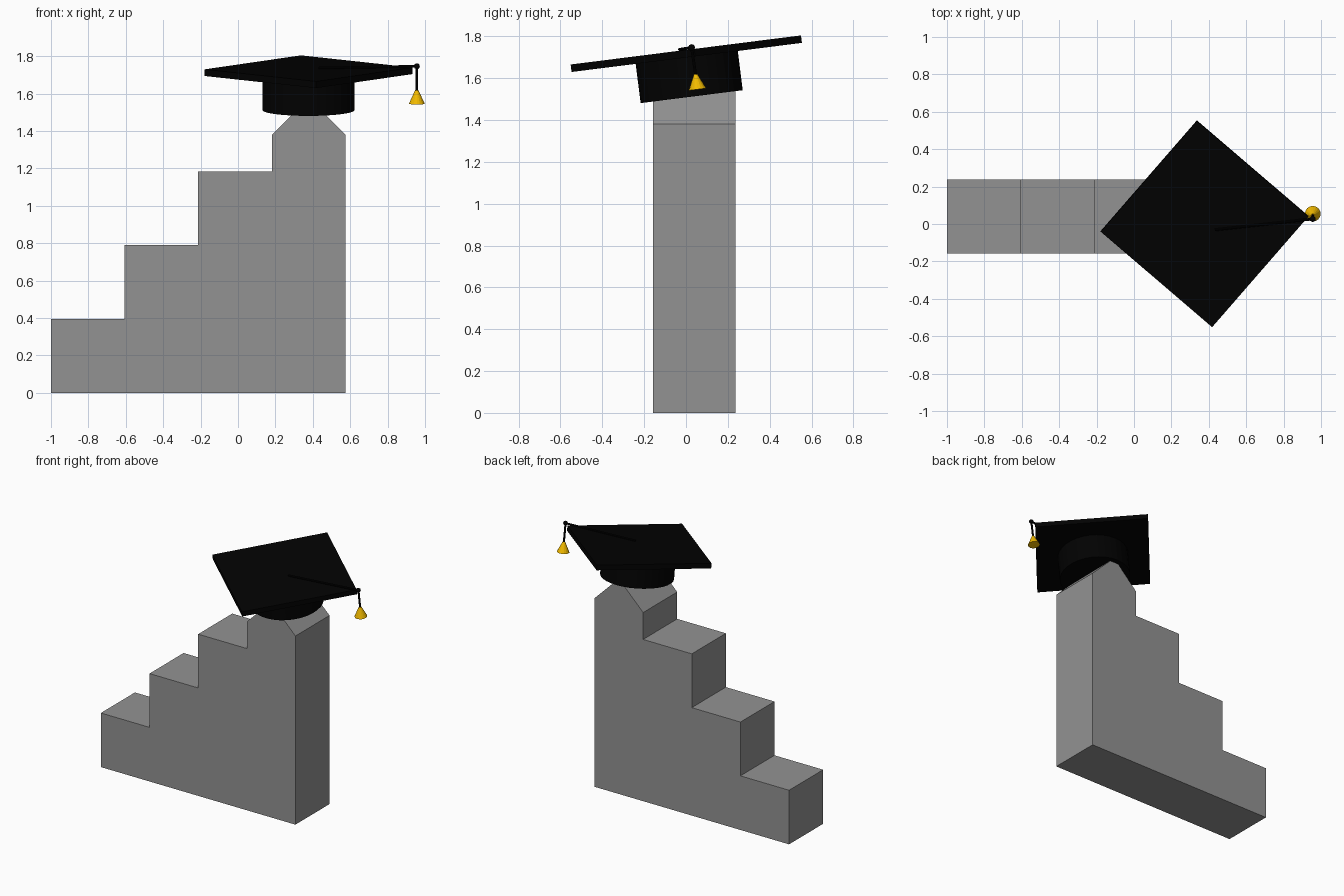
import bpy, bmesh, math
from mathutils import Matrix, Vector

if "Cube" in bpy.data.objects:
    bpy.data.objects.remove(bpy.data.objects["Cube"])


def material(name, rgb):
    m = bpy.data.materials.new(name)
    m.diffuse_color = (*rgb, 1)
    m.use_nodes = True
    m.node_tree.nodes["Principled BSDF"].inputs["Base Color"].default_value = m.diffuse_color
    return m


black = material("black_cloth", (0.0005, 0.0005, 0.0005))
gold = material("gold_thread", (0.9, 0.5, 0.0))
stone = material("dark_grey", (0.29, 0.29, 0.29))

# Shared tilted frame of the cap: origin at the middle of the board's top face
CAP = Matrix.Translation((0.377, -0.001, 1.735)) @ Matrix.Rotation(math.radians(7.2), 4, 'X')


def add_object(name, bm, mat=None, matrix=None):
    bmesh.ops.recalc_face_normals(bm, faces=bm.faces)
    me = bpy.data.meshes.new(name)
    bm.to_mesh(me)
    bm.free()
    ob = bpy.data.objects.new(name, me)
    bpy.context.collection.objects.link(ob)
    if mat:
        me.materials.append(mat)
    if matrix:
        ob.matrix_world = matrix
    return ob


def rod(name, a, b, r1, r2, sides, mat):
    """Closed cylinder or cone between two points in the cap frame."""
    a, b = Vector(a), Vector(b)
    d = b - a
    bm = bmesh.new()
    place = Matrix.Translation((a + b) / 2) @ d.to_track_quat('Z', 'Y').to_matrix().to_4x4()
    bmesh.ops.create_cone(bm, cap_ends=True, segments=sides, radius1=r1, radius2=r2,
                          depth=d.length, matrix=place)
    return add_object(name, bm, mat, CAP)


# Staircase: stepped profile with a pointed last step, extruded in depth
step, x0 = 0.3937, -1.0
profile = [(x0, 0)]
for i in range(3):
    z = (i + 1) * step + 0.002
    profile += [(x0 + i * step, z), (x0 + (i + 1) * step, z)]
xl, xr = x0 + 3 * step, x0 + 4 * step
profile += [(xl, 1.38), ((xl + xr) / 2, 1.575), (xr, 1.38), (xr, 0)]
bm = bmesh.new()
face = bm.faces.new([bm.verts.new((x, -0.157, z)) for x, z in profile])
ext = bmesh.ops.extrude_face_region(bm, geom=[face])
bmesh.ops.translate(bm, vec=(0, step, 0),
                    verts=[g for g in ext["geom"] if isinstance(g, bmesh.types.BMVert)])
add_object("staircase", bm, stone)

# Square board
bm = bmesh.new()
bmesh.ops.create_cube(bm, size=1, matrix=Matrix.Translation((0, 0, -0.018))
                      @ Matrix.Rotation(math.radians(49.2), 4, 'Z')
                      @ Matrix.Diagonal((0.787, 0.787, 0.036, 1)))
add_object("cap_board", bm, black, CAP)

# Round head band under the board
rod("cap_band", (0, 0, -0.225), (0, 0, -0.03), 0.246, 0.246, 32, black)

# Cord across the board, knot at the corner, hanging cord and tassel
kx, ky, kz = 0.579, 0.029, 0.008
rod("board_cord", (0.055, -0.03, 0.006), (kx, ky, kz), 0.007, 0.007, 8, black)
rod("hanging_cord", (kx, ky, kz), (kx, ky + 0.003, -0.13), 0.007, 0.007, 8, black)
bm = bmesh.new()
bmesh.ops.create_uvsphere(bm, u_segments=12, v_segments=8, radius=0.016,
                          matrix=Matrix.Translation((kx, ky, kz)))
add_object("cord_knot", bm, black, CAP)
rod("tassel", (kx, ky + 0.003, -0.194), (kx, ky + 0.003, -0.122), 0.042, 0.009, 16, gold)
